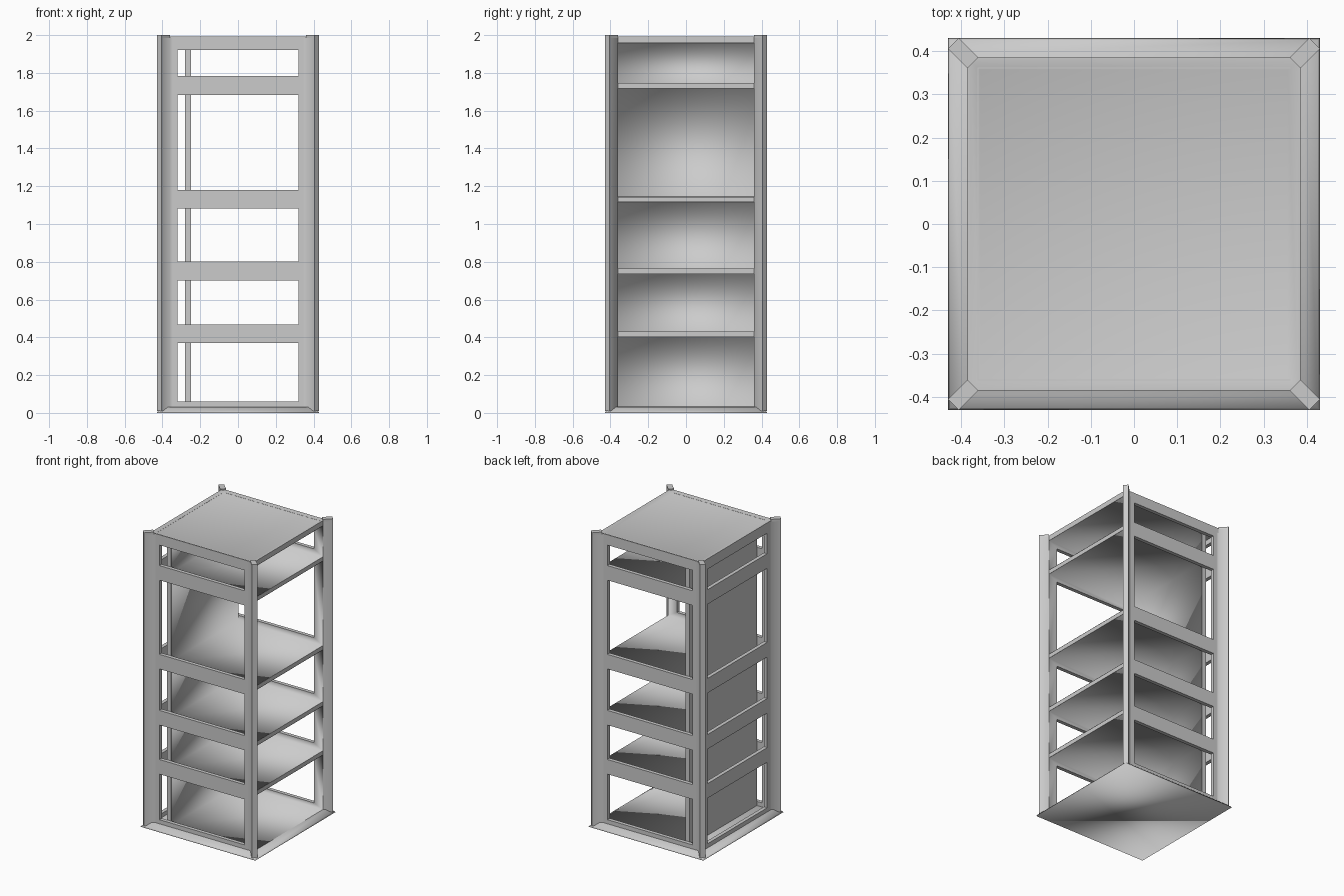
import bpy, bmesh, math

cube = bpy.data.objects.get("Cube")
if cube:
    bpy.data.objects.remove(cube, do_unlink=True)

grey = bpy.data.materials.new("light_grey")
grey.use_nodes = True
colour = (0.6, 0.6, 0.6, 1)
grey.diffuse_color = colour
grey.node_tree.nodes["Principled BSDF"].inputs["Base Color"].default_value = colour

OUT, INN, OPEN = 0.385, 0.36, 0.32           # wall faces and opening half width
FLOOR, CEILING = 0.032, 1.957
SHELVES = (0.417, 0.75, 1.13, 1.732)         # shelf centre heights
THICK = 0.014                                # half a shelf
FLOORS = [FLOOR] + [z + THICK for z in SHELVES]
CEILINGS = [z - THICK for z in SHELVES] + [CEILING]
SILLS = [0.06] + [z + 0.051 for z in SHELVES]
HEADS = [z - 0.048 for z in SHELVES] + [1.922]


def shade(ob, angle):
    bpy.ops.object.select_all(action="DESELECT")
    ob.select_set(True)
    bpy.context.view_layer.objects.active = ob
    bpy.ops.object.shade_smooth_by_angle(angle=math.radians(angle))


def finish(name, bm, angle=50):
    mesh = bpy.data.meshes.new(name)
    bm.to_mesh(mesh)
    bm.free()
    mesh.materials.append(grey)
    ob = bpy.data.objects.new(name, mesh)
    bpy.context.collection.objects.link(ob)
    shade(ob, angle)
    return ob


def box(name, x, y, z):
    bm = bmesh.new()
    bmesh.ops.create_cube(bm, size=1)
    for v in bm.verts:
        for i, (lo, hi) in enumerate((x, y, z)):
            v.co[i] = hi if v.co[i] > 0 else lo
    return finish(name, bm)


def prism(name, outline, z0, z1):
    bm = bmesh.new()
    face = bm.faces.new([bm.verts.new((x, y, z0)) for x, y in outline])
    up = bmesh.ops.extrude_face_region(bm, geom=[face])["geom"]
    for v in up:
        if isinstance(v, bmesh.types.BMVert):
            v.co.z = z1
    bmesh.ops.recalc_face_normals(bm, faces=bm.faces)
    return finish(name, bm)


def square_rings(name, rings, angle):
    """Stack of square rings (half width, height), capped at both ends."""
    bm = bmesh.new()
    loops = [[bm.verts.new((sx * h, sy * h, z))
              for sx, sy in ((-1, -1), (1, -1), (1, 1), (-1, 1))] for h, z in rings]
    for a, b in zip(loops, loops[1:]):
        for i in range(4):
            j = (i + 1) % 4
            bm.faces.new((a[i], a[j], b[j], b[i]))
    bm.faces.new(loops[0][::-1])
    bm.faces.new(loops[-1])
    bmesh.ops.recalc_face_normals(bm, faces=bm.faces)
    return finish(name, bm, angle)


# Three-sided wall with a diagonal fin at every corner
fin = [(OUT, INN), (0.43, 0.405), (0.405, 0.43), (INN, OUT)]
half = fin + [(0.345, OUT), (-0.345, OUT)]
half += [(-x, y) for x, y in reversed(fin)] + [(-OUT, 0.345)]
plan = half[::-1] + [(-INN, INN), (-INN, -INN)] + [(x, -y) for x, y in half]
walls = prism("outer_walls", plan, 0.01, 1.985)

# Openings cut through the front, back and closed side
cutters = []
for lo, hi in zip(SILLS, HEADS):
    cutters.append(box("opening_cutter", (-OPEN, OPEN), (-0.5, 0.5), (lo, hi)))
    cutters.append(box("side_opening_cutter", (-0.5, -0.33), (-OPEN, OPEN), (lo, hi)))
for cutter in cutters:
    cutter.hide_render = True
    mod = walls.modifiers.new("opening", "BOOLEAN")
    mod.operation = "DIFFERENCE"
    mod.solver = "EXACT"
    mod.object = cutter
    bpy.context.view_layer.objects.active = walls
    bpy.ops.object.modifier_apply(modifier=mod.name)
for cutter in cutters:
    bpy.data.objects.remove(cutter, do_unlink=True)
shade(walls, 50)

# Raised tips on the corner fins
for sx, side in ((1, "left"), (-1, "right")):
    for sy, end in ((-1, "front"), (1, "back")):
        prism(f"{end}_{side}_fin_tip", [(sx * x, sy * y) for x, y in fin], 1.985, 2.0)

# Shelves and the upright panel behind them
for z in SHELVES:
    box("shelf", (-0.265, OUT), (-INN, INN), (z - THICK, z + THICK))
box("upright_panel", (-0.28, -0.25), (-INN, INN), (0.02, 1.97))

# Smooth lining inside each compartment
GAP = 0.001
for floor, ceiling, sill, head in zip(FLOORS, CEILINGS, SILLS, HEADS):
    bm = bmesh.new()
    x0, x1 = -0.25 + GAP, OUT
    z0, z1 = floor + GAP, ceiling - GAP
    rings = []
    for y in (GAP - INN, INN - GAP):
        outer = [bm.verts.new((x, y, z)) for x, z in ((x0, z0), (x1, z0), (x1, z1), (x0, z1))]
        inner = [bm.verts.new((x, y, z)) for x, z in
                 ((x0 + GAP, sill), (OPEN, sill), (OPEN, head), (x0 + GAP, head))]
        for i in range(4):
            j = (i + 1) % 4
            bm.faces.new((outer[i], outer[j], inner[j], inner[i]))
        rings.append(outer)
    a, b = rings
    bm.faces.new((a[0], a[1], b[1], b[0]))
    bm.faces.new((a[2], a[3], b[3], b[2]))
    back = bm.faces.new((a[3], a[0], b[0], b[3]))
    bmesh.ops.recalc_face_normals(bm, faces=bm.faces)
    if back.normal.x < 0:
        bmesh.ops.reverse_faces(bm, faces=bm.faces)
    finish("compartment_lining", bm, 180)

# Roof with a low raised rim, and base flaring out to the ground
square_rings("roof", [(OUT, CEILING), (OUT, 1.992), (0.378, 1.992), (0.355, 1.982)], 45)
square_rings("base_plate", [(0.43, 0), (0.425, 0.008), (0.395, FLOOR)], 180)
